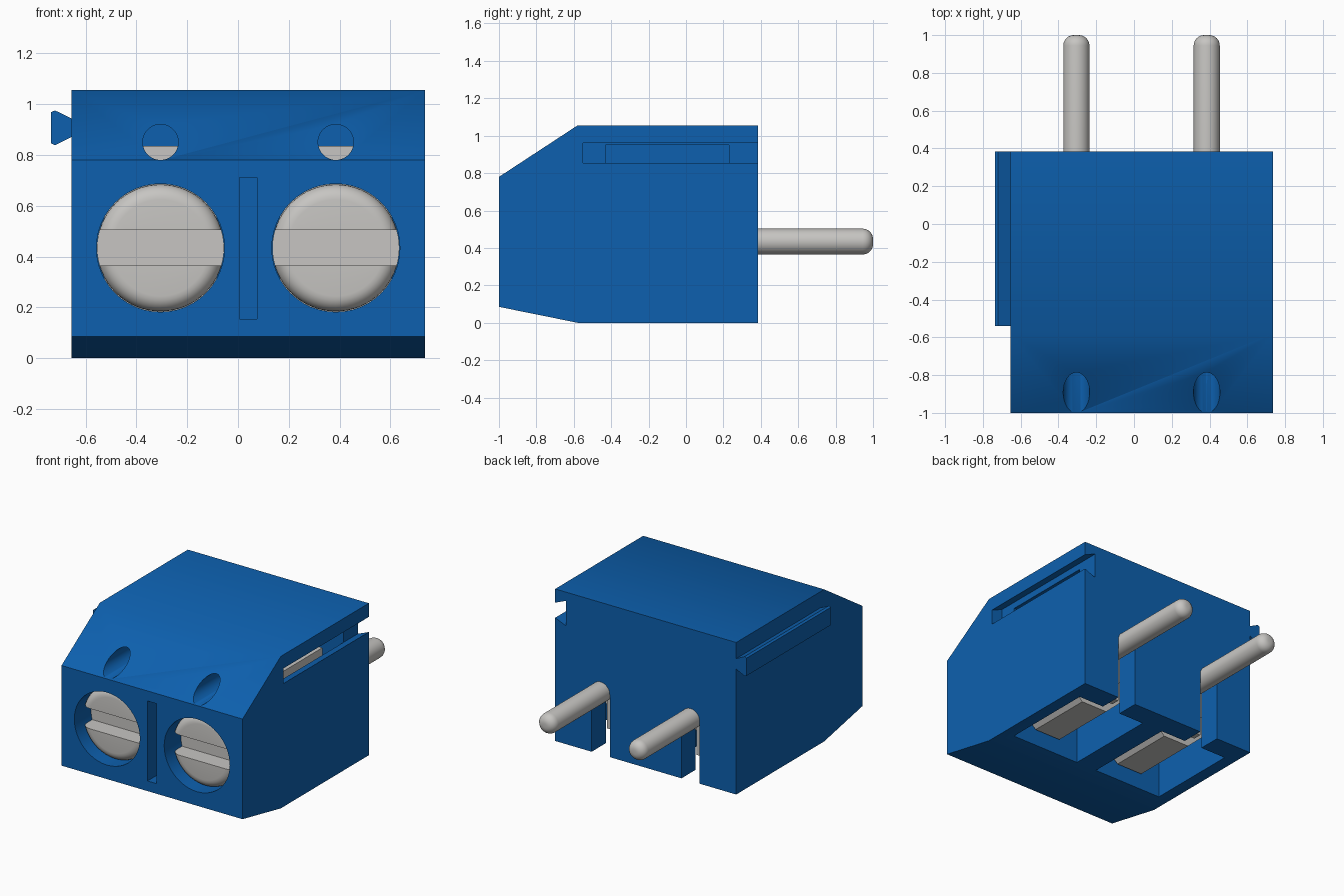
import bpy, bmesh, math
from mathutils import Matrix, Vector

if "Cube" in bpy.data.objects:
    bpy.data.objects.remove(bpy.data.objects["Cube"], do_unlink=True)


def material(name, color):
    m = bpy.data.materials.new(name)
    m.use_nodes = True
    m.diffuse_color = color
    m.node_tree.nodes["Principled BSDF"].inputs["Base Color"].default_value = color
    return m


BLUE = material("blue plastic", (0.004, 0.118, 0.43, 1))
STEEL = material("pale steel", (0.57, 0.56, 0.54, 1))


def finish(name, bm, mat):
    bmesh.ops.remove_doubles(bm, verts=bm.verts, dist=1e-5)
    bmesh.ops.recalc_face_normals(bm, faces=bm.faces)
    me = bpy.data.meshes.new(name)
    bm.to_mesh(me)
    bm.free()
    ob = bpy.data.objects.new(name, me)
    bpy.context.collection.objects.link(ob)
    if mat:
        me.materials.append(mat)
    return ob


def prism(name, points, offset, mat=None):
    """Extrude a closed outline along the offset vector."""
    bm = bmesh.new()
    face = bm.faces.new([bm.verts.new(p) for p in points])
    ext = bmesh.ops.extrude_face_region(bm, geom=[face])
    verts = [v for v in ext["geom"] if isinstance(v, bmesh.types.BMVert)]
    bmesh.ops.translate(bm, verts=verts, vec=Vector(offset))
    return finish(name, bm, mat)


def box(name, x0, x1, y0, y1, z0, z1, mat=None):
    pts = [(x0, y0, z0), (x1, y0, z0), (x1, y1, z0), (x0, y1, z0)]
    return prism(name, pts, (0, 0, z1 - z0), mat)


def rod(name, x, z, r, y0, y1, front=0.0, back=0.0, mat=None, steps=48):
    """Round bar along y with optional rounded ends."""
    def arc(f):
        return [(f - f * math.sin(a), r - f + f * math.cos(a))
                for a in (math.pi / 2 * i / 6 for i in range(7))] if f else [(0, r)]
    prof = [(y0, 0)] + [(y0 + d, q) for d, q in reversed(arc(front))]
    prof += [(y1 - d, q) for d, q in arc(back)] + [(y1, 0)]
    bm = bmesh.new()
    vs = [bm.verts.new((x + q, y, z)) for y, q in prof]
    edges = [bm.edges.new(p) for p in zip(vs, vs[1:])]
    bmesh.ops.spin(bm, geom=vs + edges, cent=(x, 0, z), axis=(0, 1, 0),
                   angle=math.tau, steps=steps)
    return finish(name, bm, mat)


def cut(ob, cutters):
    bpy.context.view_layer.objects.active = ob
    for c in cutters:
        m = ob.modifiers.new("cut", 'BOOLEAN')
        m.operation, m.solver, m.object = 'DIFFERENCE', 'EXACT', c
        bpy.ops.object.modifier_apply(modifier=m.name)
        bpy.data.objects.remove(c, do_unlink=True)


def smooth(ob):
    bpy.ops.object.select_all(action='DESELECT')
    ob.select_set(True)
    bpy.context.view_layer.objects.active = ob
    bpy.ops.object.shade_smooth_by_angle(angle=math.radians(35))


POLES = {"right": -0.305, "left": 0.385}
ZC = 0.434          # height of screws and pins
X0, X1, YB = -0.655, 0.735, 0.385

# Housing: side profile with sloped front edges
side = [(-1, 0.085), (-0.58, 0), (YB, 0), (YB, 1.055), (-0.58, 1.055), (-1, 0.78)]
housing = prism("housing", [(X0, y, z) for y, z in side], (X1 - X0, 0, 0), BLUE)

# Dovetail groove on the left side and the narrow recess between the screws
groove = [(X1 + 0.01, 0.855), (X1, 0.855), (X1 - 0.085, 0.82),
          (X1 - 0.085, 0.995), (X1, 0.96), (X1 + 0.01, 0.96)]
cutters = [
    prism("groove_cutter", [(x, -0.55, z) for x, z in groove], (0, 1, 0)),
    box("recess_cutter", 0.005, 0.075, -1.1, -0.8, 0.155, 0.71),
]
# Per pole: clamp pocket, screw well, probe hole and pin slot
for x in POLES.values():
    cutters += [
        box("pocket_cutter", x - 0.265, x + 0.265, -0.43, 0.23, -0.1, 0.95),
        rod("well_cutter", x, ZC, 0.252, -1.1, -0.3),
        rod("probe_cutter", x, 0.85, 0.07, -1.1, -0.3),
        box("slot_cutter", x - 0.07, x + 0.07, 0.1, 0.5, -0.1, ZC),
    ]
cut(housing, cutters)
smooth(housing)

# Dovetail rail on the right side, blunted at its outer corners
rail = [(X0, 0.87), (-0.72, 0.838), (-0.735, 0.845),
        (-0.735, 0.968), (-0.72, 0.975), (X0, 0.943)]
prism("dovetail_rail", [(x, -0.54, z) for x, z in rail], (0, YB + 0.54, 0), BLUE)

for tag, x in POLES.items():
    # Slotted screw with a rounded head
    screw = rod(tag + "_screw_head", x, ZC, 0.25, -0.94, -0.5, front=0.06, mat=STEEL, steps=64)
    cut(screw, [box("driver_cutter", x - 0.3, x + 0.3, -1, -0.82, 0.365, 0.505)])
    smooth(screw)
    smooth(rod(tag + "_screw_shaft", x, ZC, 0.2, -0.5, 0.16, mat=STEEL))

    # Clamp body with bevelled lower corners
    half = [(0.1, 0.1), (0.22, 0.21), (0.22, 0.835)]
    outline = half + [(-a, b) for a, b in reversed(half)]
    prism(tag + "_clamp", [(x + a, -0.41, b) for a, b in outline], (0, 0.47, 0), STEEL)

    # Contact strip and solder pin
    box(tag + "_contact_strip", x - 0.069, x + 0.069, 0.16, 0.22, 0.1, 0.5, STEEL)
    smooth(rod(tag + "_pin", x, ZC, 0.069, 0.2, 1.0, back=0.055, mat=STEEL, steps=40))
